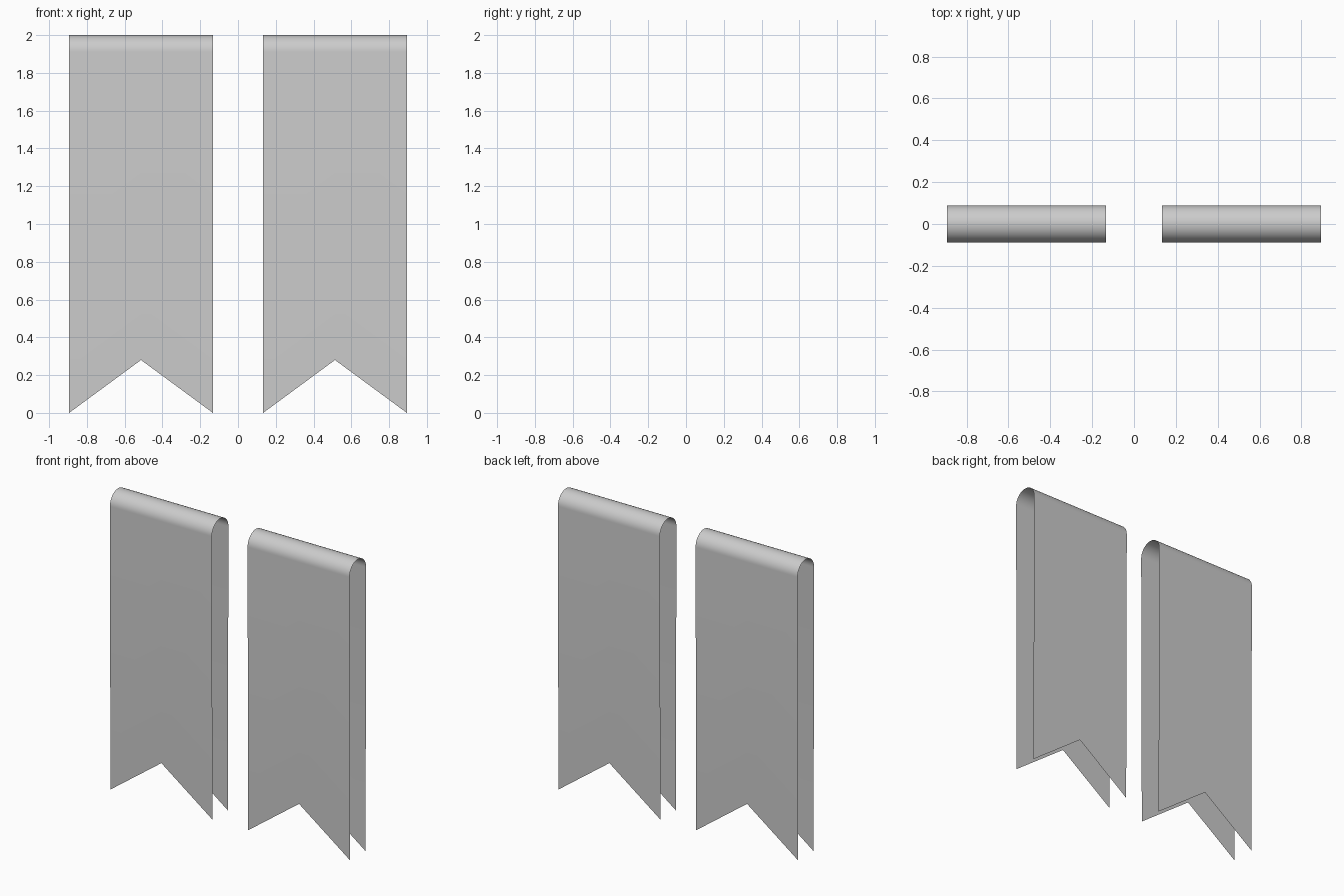
import bpy, math

if "Cube" in bpy.data.objects:
    bpy.data.objects.remove(bpy.data.objects["Cube"])

R = 0.088          # fold radius
HANG = 0.082       # sheet offset at the hem
TOP = 2.0 - R      # height where the fold begins
NOTCH = 0.28       # height of the swallowtail cut
SEG = 24


def fold_profile(hem):
    """Side profile (y, z): up the front, over the fold, down the back."""
    y = HANG + (R - HANG) * min(hem / TOP, 1)
    pts = [(-y, hem)]
    for i in range(SEG + 1):
        a = math.pi * (1 - i / SEG)
        pts.append((R * math.cos(a), TOP + R * math.sin(a)))
    pts.append((y, hem))
    return pts


def banner(name, x0, x1):
    # three columns: outer edge, notch centre, outer edge
    columns = [(x0, 0.0), ((x0 + x1) / 2, NOTCH), (x1, 0.0)]
    verts = [(x, y, z) for x, hem in columns for y, z in fold_profile(hem)]
    n = SEG + 3
    faces = [(c * n + i, (c + 1) * n + i, (c + 1) * n + i + 1, c * n + i + 1)
             for c in range(2) for i in range(n - 1)]
    mesh = bpy.data.meshes.new(name)
    mesh.from_pydata(verts, [], faces)
    mesh.polygons.foreach_set("use_smooth", [True] * len(faces))
    mesh.update()
    ob = bpy.data.objects.new(name, mesh)
    bpy.context.collection.objects.link(ob)
    return ob


# pair of folded swallowtail banners
banner("left_banner", -0.894, -0.133)
banner("right_banner", 0.133, 0.894)
